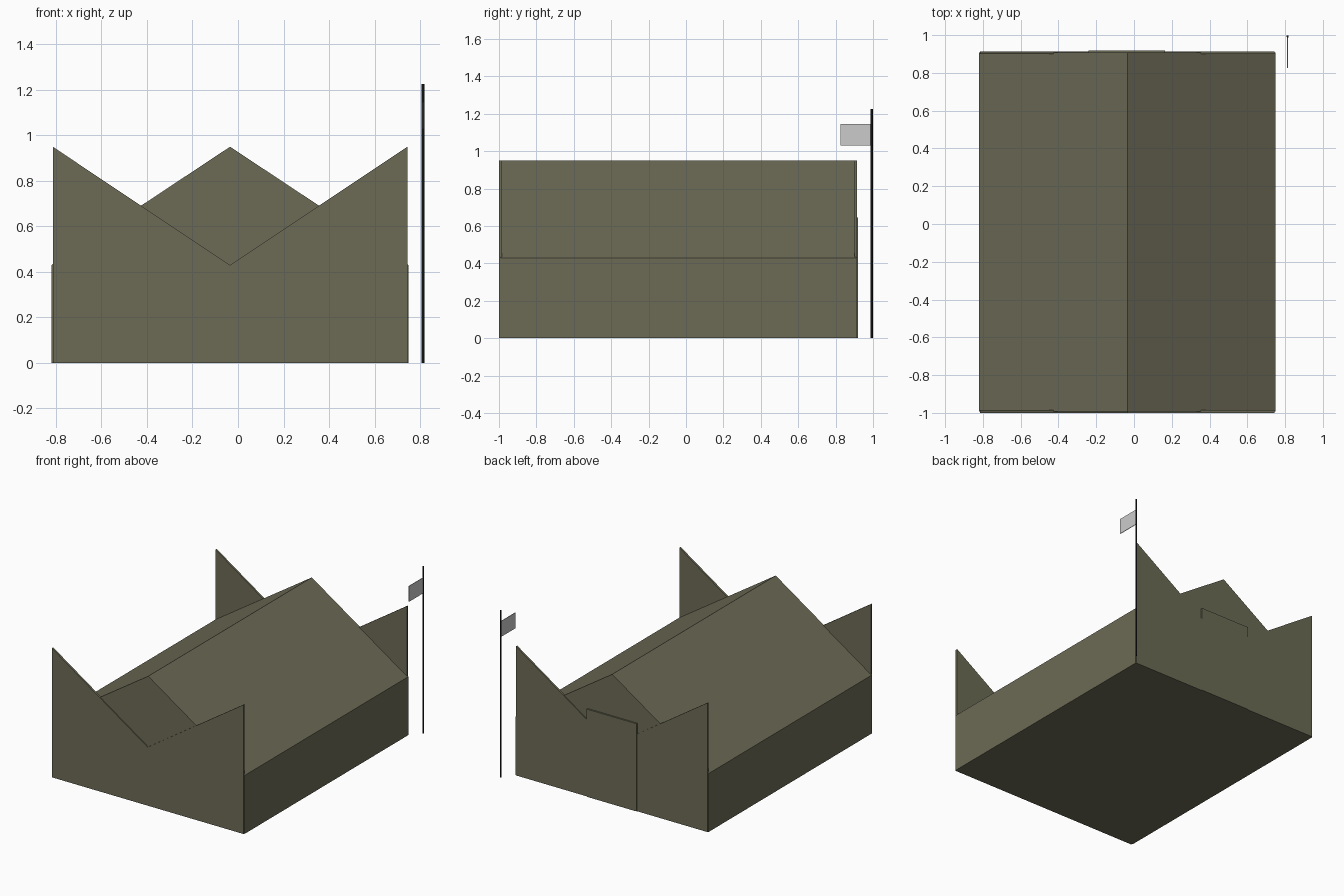
import bpy
import bmesh

cube = bpy.data.objects.get("Cube")
if cube:
    bpy.data.objects.remove(cube, do_unlink=True)


def make_material(name, colour):
    mat = bpy.data.materials.new(name)
    mat.use_nodes = True
    mat.diffuse_color = (*colour, 1)
    mat.node_tree.nodes["Principled BSDF"].inputs["Base Color"].default_value = (*colour, 1)
    return mat


olive = make_material("olive", (0.15, 0.147, 0.093))
black = make_material("black", (0.01, 0.01, 0.01))
grey = make_material("light grey", (0.6, 0.6, 0.6))


def extrude_profile(name, profile, y_front, y_back, mat):
    """Extrude an (x, z) outline along y."""
    bm = bmesh.new()
    face = bm.faces.new([bm.verts.new((x, y_front, z)) for x, z in profile])
    ext = bmesh.ops.extrude_face_region(bm, geom=[face])
    moved = [v for v in ext["geom"] if isinstance(v, bmesh.types.BMVert)]
    bmesh.ops.translate(bm, verts=moved, vec=(0, y_back - y_front, 0))
    bmesh.ops.recalc_face_normals(bm, faces=bm.faces)
    mesh = bpy.data.meshes.new(name)
    bm.to_mesh(mesh)
    bm.free()
    mesh.materials.append(mat)
    obj = bpy.data.objects.new(name, mesh)
    bpy.context.collection.objects.link(obj)
    return obj


def box(name, x0, x1, y0, y1, z0, z1, mat):
    return extrude_profile(name, [(x0, z0), (x1, z0), (x1, z1), (x0, z1)], y0, y1, mat)


CENTRE = -0.035
HALF = 0.785
EAVE, RIDGE = 0.43, 0.95
left, right = CENTRE - HALF, CENTRE + HALF

# Main hall with its gabled roof
extrude_profile("hall", [(left, 0), (right, 0), (right, EAVE), (CENTRE, RIDGE), (left, EAVE)],
                -0.993, 0.908, olive)

# End walls, each with a V-shaped top
inset = 0.006
wall = [(left + inset, 0), (right - inset, 0), (right - inset, RIDGE),
        (CENTRE, EAVE), (left + inset, RIDGE)]
for name, y0, y1 in (("front_wall", -1.0, -0.985), ("back_wall", 0.9, 0.914)):
    extrude_profile(name, wall, y0, y1, olive)

# Back door
box("back_door", -0.24, 0.165, 0.905, 0.919, 0, 0.645, olive)

# Flagpole and flag
bpy.ops.mesh.primitive_cylinder_add(vertices=12, radius=0.006, depth=1.225,
                                    location=(0.813, 0.993, 0.6125))
pole = bpy.context.object
pole.name = "flagpole"
pole.data.materials.append(black)
bpy.ops.object.shade_smooth_by_angle()
box("flag", 0.811, 0.815, 0.825, 0.99, 1.03, 1.145, grey)
